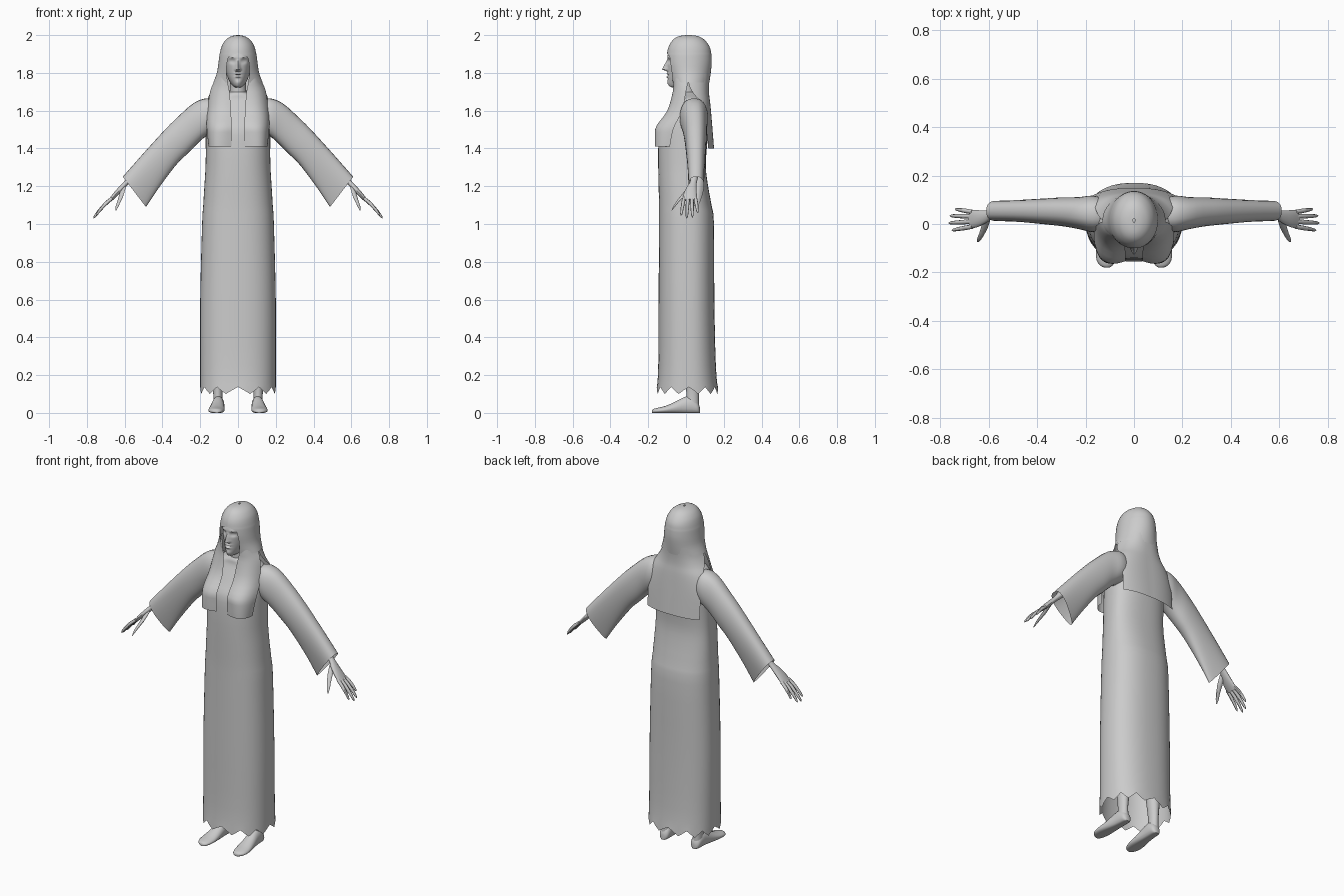
import bpy, bmesh, math
from mathutils import Vector

if "Cube" in bpy.data.objects:
    bpy.data.objects.remove(bpy.data.objects["Cube"])

grey = bpy.data.materials.new("plain_grey")
grey.diffuse_color = (0.6, 0.6, 0.6, 1)
grey.use_nodes = True
grey.node_tree.nodes["Principled BSDF"].inputs["Base Color"].default_value = grey.diffuse_color


def smooth_rows(rows, n):
    """Catmull-Rom interpolation between rows of numbers."""
    out = []
    for i in range(len(rows) - 1):
        a, b, c, d = (rows[max(i - 1, 0)], rows[i], rows[i + 1],
                      rows[min(i + 2, len(rows) - 1)])
        for k in range(n):
            t = k / n
            out.append([0.5 * (2 * q + (r - p) * t + (2 * p - 5 * q + 4 * r - s) * t * t
                        + (3 * q - p - 3 * r + s) * t ** 3) for p, q, r, s in zip(a, b, c, d)])
    out.append(list(rows[-1]))
    return out


def surface(name, rows, closed=True, cap_start=False, cap_end=False, mirror=False, flip=False):
    """Skin a list of equal-length point rows."""
    bm = bmesh.new()
    grid = [[bm.verts.new(p) for p in r] for r in rows]
    n = len(rows[0])
    for a, b in zip(grid, grid[1:]):
        for i in range(n if closed else n - 1):
            j = (i + 1) % n
            bm.faces.new((a[i], a[j], b[j], b[i]))
    if cap_start:
        bm.faces.new(grid[0])
    if cap_end:
        bm.faces.new(grid[-1])
    bmesh.ops.recalc_face_normals(bm, faces=bm.faces)
    if flip:
        bmesh.ops.reverse_faces(bm, faces=bm.faces)
    me = bpy.data.meshes.new(name)
    bm.to_mesh(me)
    bm.free()
    ob = bpy.data.objects.new(name, me)
    bpy.context.collection.objects.link(ob)
    me.materials.append(grey)
    bpy.ops.object.select_all(action='DESELECT')
    ob.select_set(True)
    bpy.context.view_layer.objects.active = ob
    bpy.ops.object.shade_smooth_by_angle(angle=math.radians(45))
    if mirror:
        ob.modifiers.new("mirror", 'MIRROR')
    return ob


def spow(v, e):
    return math.copysign(abs(v) ** e, v)


def outline(t, z, rx, yf, yb, cy=0.015, e=1.0):
    """Point on a flattened oval; t = 0 is the front."""
    s, c = spow(math.sin(t), e), spow(math.cos(t), e)
    return Vector((rx * s, cy + (yf - cy) * c if c > 0 else cy - (yb - cy) * c, z))


def oval(z, rx, yf, yb, n, cy=0.015, e=1.0):
    return [outline(2 * math.pi * i / n, z, rx, yf, yb, cy, e) for i in range(n)]


def ring(c, u, v, n=12):
    return [Vector(c) + Vector(u) * math.cos(2 * math.pi * i / n)
            + Vector(v) * math.sin(2 * math.pi * i / n) for i in range(n)]


# Robe: open at the ragged hem
robe = smooth_rows([
    (.12, .20, -.155, .17), (.25, .20, -.147, .158), (.6, .20, -.145, .15),
    (1.0, .19, -.143, .148), (1.1, .184, -.143, .135), (1.2, .178, -.145, .117),
    (1.3, .172, -.147, .105), (1.4, .17, -.147, .11), (1.5, .168, -.14, .12),
    (1.56, .165, -.108, .12), (1.62, .158, -.075, .115), (1.66, .14, -.055, .1),
    (1.685, .08, -.05, .07), (1.70, .045, -.04, .05)], 3)
rows = [oval(*r, 48, e=.85) for r in robe]
for i, p in enumerate(rows[0]):
    p.z = (.137, .118, .10, .118)[i % 4]
surface("robe", rows)

# Sleeves: top x,z / bottom x,z / y centre, y half width, narrowing underneath
sleeve = smooth_rows([
    (.12, 1.655, .12, 1.48, .04, .065, 0), (.17, 1.665, .175, 1.46, .042, .075, 0),
    (.235, 1.64, .22, 1.42, .045, .066, 0), (.31, 1.575, .27, 1.37, .05, .06, 0),
    (.386, 1.50, .33, 1.31, .052, .057, .1), (.5, 1.375, .42, 1.19, .054, .055, .4),
    (.61, 1.25, .487, 1.09, .054, .055, .65)], 3)
rows = []
for tx, tz, bx, bz, cy, w, k in sleeve:
    r = []
    for i in range(28):
        a = 2 * math.pi * i / 28
        f = (1 - math.cos(a)) / 2
        r.append((tx + (bx - tx) * f, cy + w * spow(math.sin(a), .8) * (1 - k * f), tz + (bz - tz) * f))
    rows.append(r)
surface("sleeve", rows, mirror=True)

# Forearm and palm, laid out along the arm direction
along, across, thick = Vector((.68, 0, -.735)), Vector((0, 1, 0)), Vector((.735, 0, .68))
wrist = Vector((.585, 0, 1.225))


def hand_pt(s, y, h=0):
    return wrist + along * s + across * y + thick * h


palm = smooth_rows([(-.2, .05, .034, .03), (-.08, .048, .026, .024), (0, .04, .018, .014),
                    (.04, .03, .026, .014), (.09, .022, .035, .013), (.135, .02, .038, .009)], 3)
surface("forearm_and_palm", [ring(hand_pt(s, y), across * w, thick * t, 16) for s, y, w, t in palm],
        cap_start=True, cap_end=True, mirror=True)

# Fingers
for name, y0, y1, end in (("index_finger", -.011, -.026, .245), ("middle_finger", .010, .004, .265),
                          ("ring_finger", .031, .034, .258), ("little_finger", .050, .062, .225)):
    rows = []
    for f, rad in ((0, .009), (.35, .0095), (.7, .008), (.92, .006), (1, .002)):
        c = hand_pt(.12 + (end - .12) * f, y0 + (y1 - y0) * f, .006 * math.sin(math.pi * f))
        rows.append(ring(c, across * rad, thick * rad, 8))
    surface(name, rows, cap_start=True, cap_end=True, mirror=True)
rows = [ring(c, (r * .8, r * .5, 0), (0, r * .3, r), 8) for c, r in (
    ((.605, .022, 1.195), .014), ((.617, -.012, 1.155), .015), ((.63, -.043, 1.12), .011),
    ((.64, -.062, 1.095), .009), ((.646, -.074, 1.075), .003))]
surface("thumb", rows, cap_start=True, cap_end=True, mirror=True)

# Legs and feet
leg = smooth_rows([(.03, .105, .035, .027, .034), (.10, .107, .035, .024, .033), (.2, .105, .035, .033, .04),
                   (.35, .1, .035, .045, .05), (.5, .095, .02, .042, .045), (.9, .085, .01, .07, .08)], 3)
surface("leg", [ring((x, y, z), (a, 0, 0), (0, b, 0), 16) for z, x, y, a, b in leg],
        cap_start=True, cap_end=True, mirror=True)
foot = smooth_rows([(.073, .103, .012, .035), (.062, .103, .027, .065), (.03, .104, .032, .10),
                    (-.01, .106, .034, .095), (-.06, .110, .039, .066), (-.11, .114, .043, .042),
                    (-.15, .116, .038, .031), (-.172, .114, .025, .024), (-.18, .112, .010, .016)], 3)
rows = []
for y, x, w, h in foot:
    r = ring((x, y, h * .5), (w, 0, 0), (0, 0, h * .5), 18)
    for p in r:
        p.z = max(p.z, h * .12) - h * .12
    rows.append(r)
surface("foot", rows, cap_start=True, cap_end=True, mirror=True)

# Neck
surface("neck", [ring((0, y, z), (r, 0, 0), (0, r, 0), 20) for z, y, r in (
    (1.62, .02, .06), (1.68, .005, .046), (1.73, 0, .042), (1.78, 0, .044))])


# Head with sculpted facial features
def bump(x, z, cx, cz, sx, sz):
    return math.exp(-((abs(x) - cx) / sx) ** 2 - ((z - cz) / sz) ** 2)


def feature(x, z):
    up = (1.872 - z) / .054
    ridge = max(0, up) if up <= 1 else max(0, 1 - (up - 1) * 5)
    return (.030 * ridge * math.exp(-(x / (.007 + .004 * min(max(up, 0), 1))) ** 2)
            + .006 * bump(x, z, .011, 1.818, .006, .007)
            - .013 * bump(x, z, .030, 1.862, .015, .010)
            + .006 * bump(x, z, .030, 1.861, .010, .004)
            + .004 * bump(x, z, .028, 1.882, .020, .006)
            + .009 * bump(x, z, 0, 1.796, .017, .005)
            - .005 * bump(x, z, 0, 1.788, .016, .003)
            + .009 * bump(x, z, 0, 1.779, .014, .005)
            + .005 * bump(x, z, 0, 1.750, .014, .012))


head = smooth_rows([(1.722, .014, -.07, -.03), (1.732, .030, -.09, 0), (1.76, .048, -.095, .04),
                    (1.80, .062, -.096, .08), (1.85, .070, -.098, .1), (1.90, .076, -.095, .11),
                    (1.95, .06, -.068, .09)], 8)
rows = []
for z, rx, yf, yb in head:
    r = oval(z, rx, yf, yb, 80, e=.9)
    for p in r:
        if p.y < -.01:
            p.y -= feature(p.x, z)
    rows.append(r)
surface("head", rows, cap_start=True, cap_end=True)

# Hair cap: z, half width, front, back, half width of the face opening
cap = smooth_rows([
    (2.0, .004, .006, .024, 0), (1.995, .032, -.035, .062, 0), (1.98, .060, -.064, .092, 0),
    (1.955, .080, -.084, .115, 0), (1.93, .090, -.095, .128, 0), (1.905, .096, -.1, .133, .0),
    (1.89, .099, -.102, .135, .045), (1.85, .104, -.102, .136, .058), (1.80, .112, -.092, .131, .061),
    (1.75, .130, -.078, .124, .056)], 3)
rows = []
for z, rx, yf, yb, gap in cap:
    t0 = math.asin(min(max(gap, 0) / rx, .95))
    rows.append([outline(t0 + (2 * math.pi - 2 * t0) * i / 48, z, rx, yf, yb) for i in range(49)])
surface("hair_cap", rows, closed=False)


def curve_row(a, b, c, z, n=12):
    """Horizontal quadratic curve through control points a, b, c."""
    a, b, c = Vector((*a, z)), Vector((*b, z)), Vector((*c, z))
    return [a * (1 - t) ** 2 + b * 2 * t * (1 - t) + c * t * t for t in (i / n for i in range(n + 1))]


# Hair locks falling over the chest: z, inner x,y, bulge x,y, outer x,y
lock = smooth_rows([
    (1.80, .059, -.064, .100, -.058, .106, .01), (1.75, .055, -.066, .112, -.064, .128, .01),
    (1.70, .045, -.070, .120, -.074, .148, 0), (1.60, .037, -.096, .135, -.115, .162, -.02),
    (1.52, .035, -.148, .145, -.185, .166, -.06), (1.47, .035, -.153, .15, -.195, .162, -.075),
    (1.41, .035, -.152, .15, -.195, .156, -.085)], 3)
surface("front_hair_lock", [curve_row(r[1:3], r[3:5], r[5:7], r[0]) for r in lock],
        closed=False, mirror=True, flip=False)

# Hair sheet down the back: z, half width, edge y, bulge x, centre y
sheet = smooth_rows([
    (1.80, .106, .01, .10, .127), (1.74, .130, .015, .11, .122), (1.69, .150, .04, .12, .122),
    (1.64, .165, .08, .12, .128), (1.55, .172, .105, .11, .136), (1.40, .172, .118, .10, .148)], 3)
surface("back_hair_sheet", [curve_row((0, yc), (bx, yc + .004), (w, ye), z) for z, w, ye, bx, yc in sheet],
        closed=False, mirror=True)
